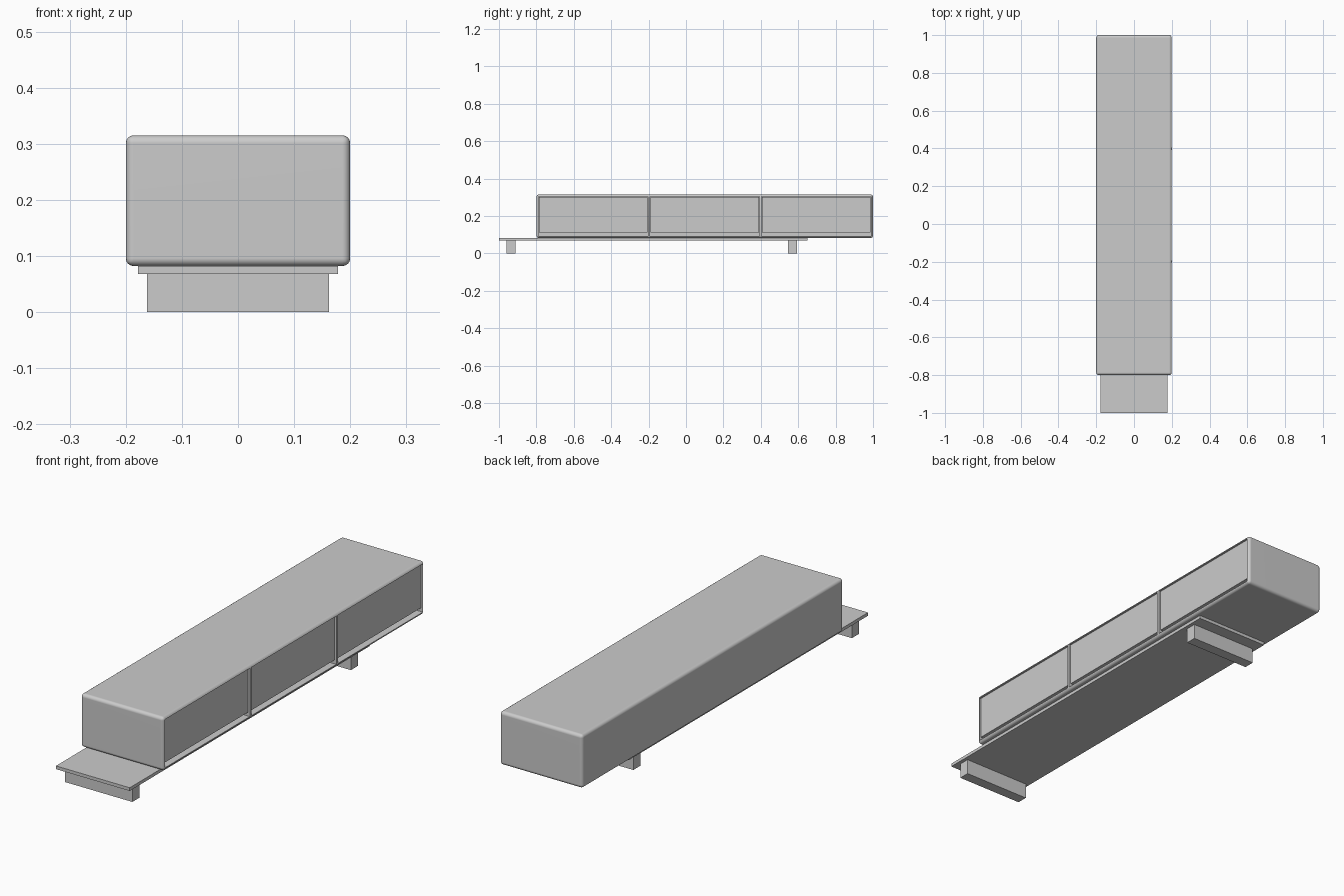
import bpy, bmesh

if "Cube" in bpy.data.objects:
    bpy.data.objects.remove(bpy.data.objects["Cube"])


def box(name, x, y, z, radius=0.0, segments=4):
    """Box from (min, max) ranges, with optionally rounded edges."""
    bm = bmesh.new()
    bmesh.ops.create_cube(bm, size=1)
    for v in bm.verts:
        for i, (lo, hi) in enumerate((x, y, z)):
            v.co[i] = lo if v.co[i] < 0 else hi
    if radius:
        bmesh.ops.bevel(bm, geom=bm.edges[:], offset=radius, offset_type='OFFSET',
                        segments=segments, profile=0.5, affect='EDGES')
    bmesh.ops.recalc_face_normals(bm, faces=bm.faces[:])
    mesh = bpy.data.meshes.new(name)
    bm.to_mesh(mesh)
    bm.free()
    ob = bpy.data.objects.new(name, mesh)
    bpy.context.collection.objects.link(ob)
    return ob


def activate(ob):
    bpy.ops.object.select_all(action='DESELECT')
    ob.select_set(True)
    bpy.context.view_layer.objects.active = ob


# Rounded cabinet shell
cabinet = box("cabinet_shell", (-0.2, 0.2), (-0.8, 1.0), (0.082, 0.315), 0.014)

# Three drawer bays opened in the +x side, each with a recessed front
frame, divider, count = 0.012, 0.012, 3
bay = (1.8 - 2 * frame - (count - 1) * divider) / count
gap = 0.002
for i in range(count):
    y0 = -0.8 + frame + i * (bay + divider)
    cutter = box("bay_cutter", (0.15, 0.25), (y0, y0 + bay), (0.094, 0.304))
    cutter.hide_render = True
    mod = cabinet.modifiers.new("bay", 'BOOLEAN')
    mod.operation = 'DIFFERENCE'
    mod.solver = 'EXACT'
    mod.object = cutter
    activate(cabinet)
    bpy.ops.object.modifier_apply(modifier=mod.name)
    bpy.data.objects.remove(cutter)
    # Drawer front stops short of the floor, leaving a finger gap
    box(f"drawer_front_{i + 1}", (0.152, 0.193), (y0 + gap, y0 + bay - gap), (0.112, 0.302))

activate(cabinet)
bpy.ops.object.shade_smooth_by_angle(angle=0.6)
weighted = cabinet.modifiers.new("even_shading", 'WEIGHTED_NORMAL')
weighted.keep_sharp = True

# Plank base, sliding out past the front of the cabinet
box("base_plank", (-0.178, 0.178), (-1.0, 0.65), (0.068, 0.082))

# Cross legs under the plank
for name, y in (("front_leg", -0.935), ("back_leg", 0.57)):
    box(name, (-0.162, 0.162), (y - 0.024, y + 0.024), (0.0, 0.068))
